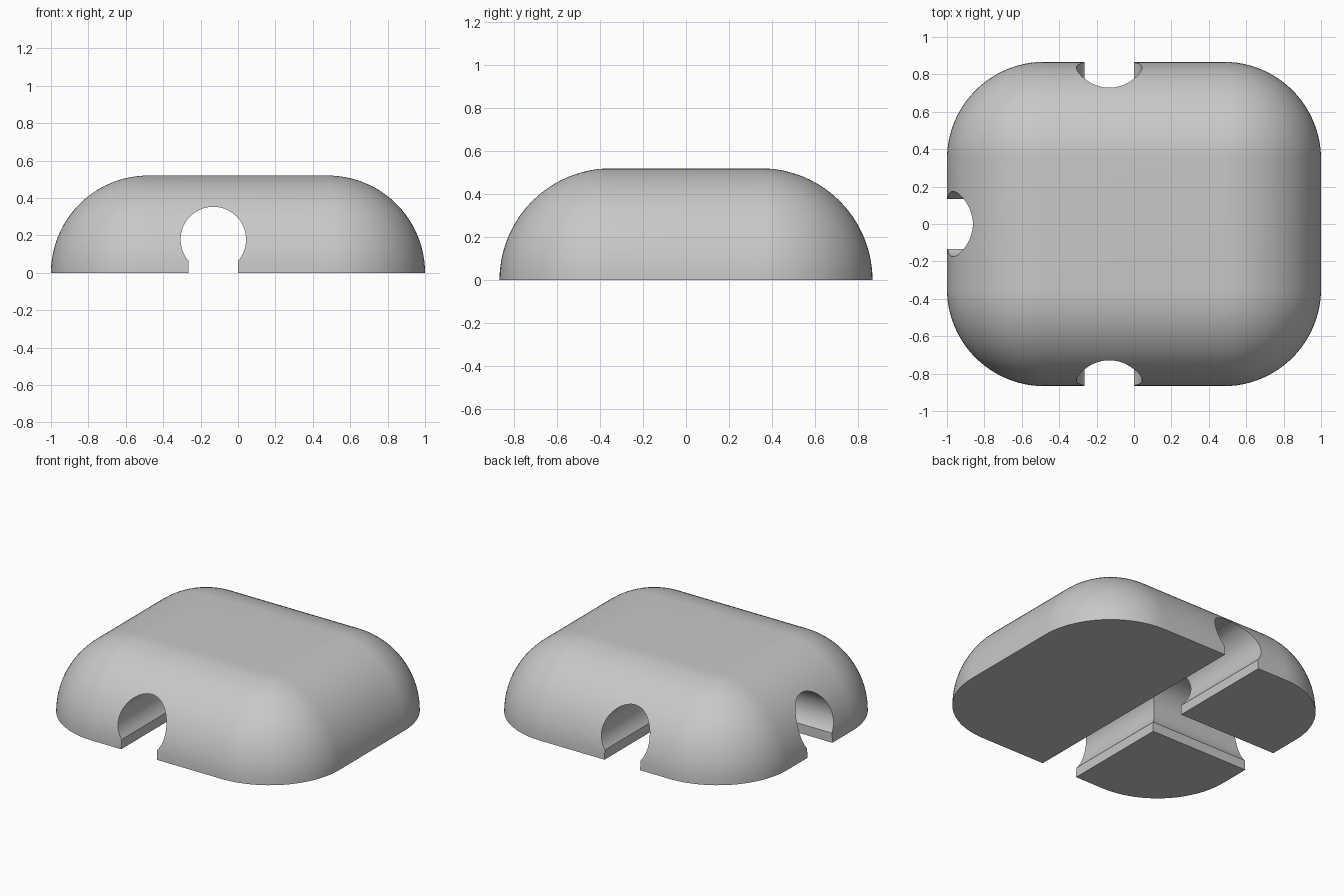
import bpy
import bmesh
from math import acos, cos, sin, pi

if "Cube" in bpy.data.objects:
    bpy.data.objects.remove(bpy.data.objects["Cube"], do_unlink=True)

HALF_X, HALF_Y, HEIGHT = 1.0, 0.867, 0.52      # block size, edge radius = height
HOLE_X, HOLE_Z, HOLE_R, SLOT = -0.132, 0.178, 0.175, 0.133
STEPS = 24                                     # segments per quarter round

grey = bpy.data.materials.new("light grey")
grey.use_nodes = True
colour = (0.58, 0.58, 0.58, 1)
grey.diffuse_color = colour
grey.node_tree.nodes["Principled BSDF"].inputs["Base Color"].default_value = colour


def make_object(name, bm):
    bmesh.ops.recalc_face_normals(bm, faces=bm.faces)
    mesh = bpy.data.meshes.new(name)
    bm.to_mesh(mesh)
    bm.free()
    mesh.materials.append(grey)
    obj = bpy.data.objects.new(name, mesh)
    bpy.context.collection.objects.link(obj)
    return obj


def loft(name, rings):
    """Skin equal rings of points and close both ends."""
    bm = bmesh.new()
    loops = [[bm.verts.new(p) for p in ring] for ring in rings]
    for low, high in zip(loops, loops[1:]):
        for i in range(len(low)):
            j = (i + 1) % len(low)
            bm.faces.new((low[i], low[j], high[j], high[i]))
    bm.faces.new(loops[0])
    bm.faces.new(loops[-1])
    bmesh.ops.remove_doubles(bm, verts=bm.verts, dist=1e-5)
    return make_object(name, bm)


def rounded_outline(radius, z):
    """Rectangle of the flat top, grown outward by radius."""
    cx, cy = HALF_X - HEIGHT, HALF_Y - HEIGHT
    points = []
    for quarter, (sx, sy) in enumerate(((1, 1), (-1, 1), (-1, -1), (1, -1))):
        for i in range(STEPS + 1):
            a = (quarter + i / STEPS) * pi / 2
            points.append((sx * cx + radius * cos(a), sy * cy + radius * sin(a), z))
    return points


def keyhole():
    """Round tunnel with a narrower slot open at the bottom."""
    start = -acos(SLOT / HOLE_R)
    sweep = pi - 2 * start
    arc = [start + sweep * i / (2 * STEPS) for i in range(2 * STEPS + 1)]
    points = [(HOLE_R * cos(a), HOLE_Z + HOLE_R * sin(a)) for a in arc]
    return points + [(-SLOT, -0.2), (SLOT, -0.2)]


# Domed block with fully rounded edges and a flat base
angles = [i / STEPS * pi / 2 for i in range(STEPS + 1)]
block = loft("cable_block", [rounded_outline(HEIGHT * max(cos(a), 0), HEIGHT * sin(a))
                             for a in angles])

# Straight channel from front to back, and a branch to the right side
profile = keyhole()
cutters = [
    loft("through_channel_cutter", [[(HOLE_X + u, y, z) for u, z in profile] for y in (-1.2, 1.2)]),
    loft("side_channel_cutter", [[(x, u, z) for u, z in profile] for x in (-1.2, HOLE_X)]),
]
for cutter in cutters:
    cutter.hide_render = True
    cut = block.modifiers.new(cutter.name, 'BOOLEAN')
    cut.operation = 'DIFFERENCE'
    cut.solver = 'EXACT'
    cut.object = cutter

# Apply the cuts, then drop the cutters
bpy.context.view_layer.update()
result = bpy.data.meshes.new_from_object(
    block.evaluated_get(bpy.context.evaluated_depsgraph_get()))
block.modifiers.clear()
block.data = result
block.data.materials.clear()
block.data.materials.append(grey)
for polygon in block.data.polygons:
    polygon.material_index = 0
for cutter in cutters:
    bpy.data.objects.remove(cutter, do_unlink=True)

# Smooth rounds, sharp rims
for obj in bpy.context.selected_objects:
    obj.select_set(False)
block.select_set(True)
bpy.context.view_layer.objects.active = block
bpy.ops.object.shade_smooth_by_angle(angle=pi / 6)
